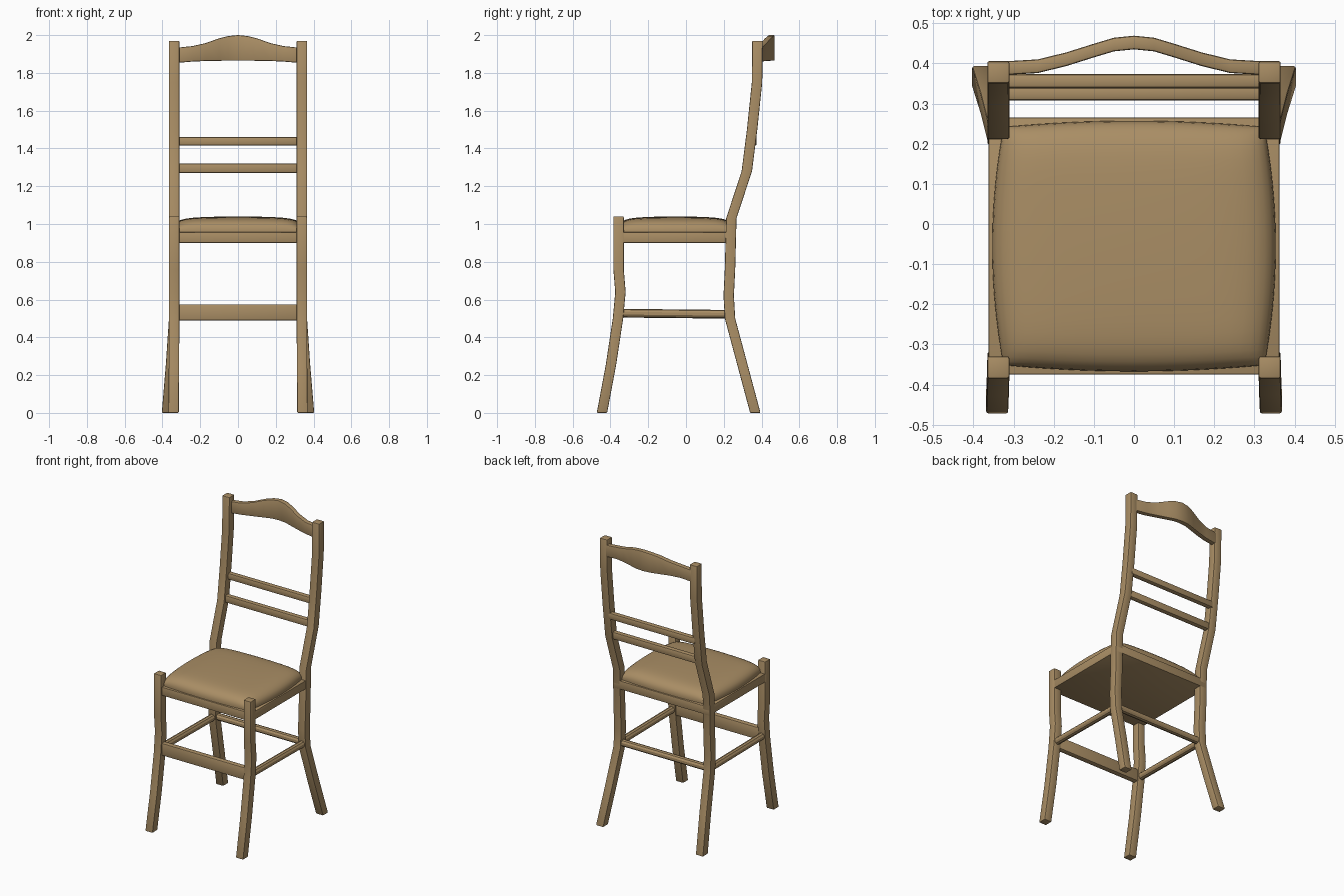
import bpy, bmesh, math

if "Cube" in bpy.data.objects:
    bpy.data.objects.remove(bpy.data.objects["Cube"])

wood = bpy.data.materials.new("tan wood")
wood.diffuse_color = (0.40, 0.27, 0.13, 1)
wood.use_nodes = True
wood.node_tree.nodes["Principled BSDF"].inputs["Base Color"].default_value = wood.diffuse_color


def finish(name, bm, bevel=0.0, angle=30):
    bmesh.ops.recalc_face_normals(bm, faces=bm.faces)
    if bevel:
        sharp = [e for e in bm.edges if len(e.link_faces) == 2 and e.calc_face_angle() > 0.9]
        bmesh.ops.bevel(bm, geom=sharp, offset=bevel, segments=2, profile=0.5, affect='EDGES')
    me = bpy.data.meshes.new(name)
    bm.to_mesh(me)
    bm.free()
    me.materials.append(wood)
    ob = bpy.data.objects.new(name, me)
    bpy.context.collection.objects.link(ob)
    bpy.ops.object.select_all(action='DESELECT')
    ob.select_set(True)
    bpy.context.view_layer.objects.active = ob
    bpy.ops.object.shade_smooth_by_angle(angle=math.radians(angle))
    return ob


def loft(name, rings, bevel=0.0):
    """Skin a list of closed rings and cap both ends."""
    bm = bmesh.new()
    vs = [[bm.verts.new(p) for p in r] for r in rings]
    n = len(vs[0])
    for a, b in zip(vs, vs[1:]):
        for i in range(n):
            j = (i + 1) % n
            bm.faces.new((a[i], a[j], b[j], b[i]))
    bm.faces.new(vs[0])
    bm.faces.new(vs[-1])
    return finish(name, bm, bevel)


def box(name, x0, x1, y0, y1, z0, z1, bevel):
    ring = lambda z: [(x0, y0, z), (x1, y0, z), (x1, y1, z), (x0, y1, z)]
    return loft(name, [ring(z0), ring(z1)], bevel)


def rod(name, a, b, ry, rz, sides=10):
    """Horizontal round bar from a to b, along x or y."""
    along_x = abs(a[0] - b[0]) > abs(a[1] - b[1])
    rings = []
    for c in (a, b):
        ring = []
        for i in range(sides):
            t = 2 * math.pi * (i + 0.5) / sides
            h, v = ry * math.cos(t), rz * math.sin(t)
            ring.append((c[0], c[1] + h, c[2] + v) if along_x else (c[0] + h, c[1], c[2] + v))
        rings.append(ring)
    return loft(name, rings)


# Legs: square sections along (x, y, z) paths
front_path = [(.341, -.445, 0), (.339, -.398, .25), (.338, -.36, .5), (.338, -.347, .64),
              (.338, -.357, .76), (.338, -.357, 1.04)]
back_path = [(.376, .367, 0), (.355, .300, .25), (.338, .233, .5), (.338, .226, .62),
             (.338, .233, .76), (.338, .240, 1.03), (.338, .322, 1.28), (.338, .350, 1.5),
             (.338, .376, 1.75), (.338, .378, 1.97)]
for label, path in (("front_leg", front_path), ("back_leg", back_path)):
    for side, s in (("left", -1), ("right", 1)):
        h = 0.0275
        rings = [[(s * x - h, y - h, z), (s * x + h, y - h, z),
                  (s * x + h, y + h, z), (s * x - h, y + h, z)] for x, y, z in path]
        loft(f"{label}_{side}", rings, 0.005)

# Seat frame
box("seat_frame", -.362, .362, -.375, .265, .90, .957, .003)

# Domed cushion with bowed sides and rounded rim
bm = bmesh.new()
N = 24
ts = [math.sin(math.pi / 2 * (2 * i / N - 1)) for i in range(N + 1)]
grid = []
for v in ts:
    row = []
    for u in ts:
        rise = max(0, 1 - abs(u) ** 8) ** .5 * max(0, 1 - abs(v) ** 8) ** .5
        dome = 0.012 * (1 - u * u) * (1 - v * v)
        row.append(bm.verts.new((0.353 * u * (1 - .08 * v * v),
                                 -.055 + .312 * v * (1 - .05 * u * u),
                                 .968 + .06 * rise + dome)))
    grid.append(row)
for j in range(N):
    for i in range(N):
        bm.faces.new((grid[j][i], grid[j][i + 1], grid[j + 1][i + 1], grid[j + 1][i]))
rim = [e for e in bm.edges if e.is_boundary]
skirt = bmesh.ops.extrude_edge_only(bm, edges=rim)["geom"]
for v in skirt:
    if isinstance(v, bmesh.types.BMVert):
        v.co.z = .95
finish("seat_cushion", bm, angle=50)

# Stretchers between the legs
box("front_stretcher", -.325, .325, -.375, -.337, .49, .575, .008)
rod("back_stretcher", (-.325, .232, .525), (.325, .232, .525), .022, .023)
for side, s in (("left", -1), ("right", 1)):
    rod(f"side_stretcher_{side}", (s * .338, -.35, .528), (s * .338, .23, .522), .022, .023)

# Two back rails
box("lower_back_rail", -.325, .325, .308, .344, 1.27, 1.32, .009)
box("upper_back_rail", -.325, .325, .338, .374, 1.415, 1.46, .009)

# Crest rail: bowed backwards, with a raised middle
half = [(0, .452, 1.865, 2.0), (.05, .447, 1.865, 1.995), (.1, .432, 1.864, 1.983),
        (.17, .410, 1.863, 1.958), (.24, .393, 1.860, 1.942), (.325, .388, 1.853, 1.933)]
rings = []
for x, y, z0, z1 in [(-x, y, a, b) for x, y, a, b in half[:0:-1]] + half:
    t = .017
    rings.append([(x, y - t, z0), (x, y + t, z0), (x, y + t, z1), (x, y - t, z1)])
loft("crest_rail", rings, .006)
